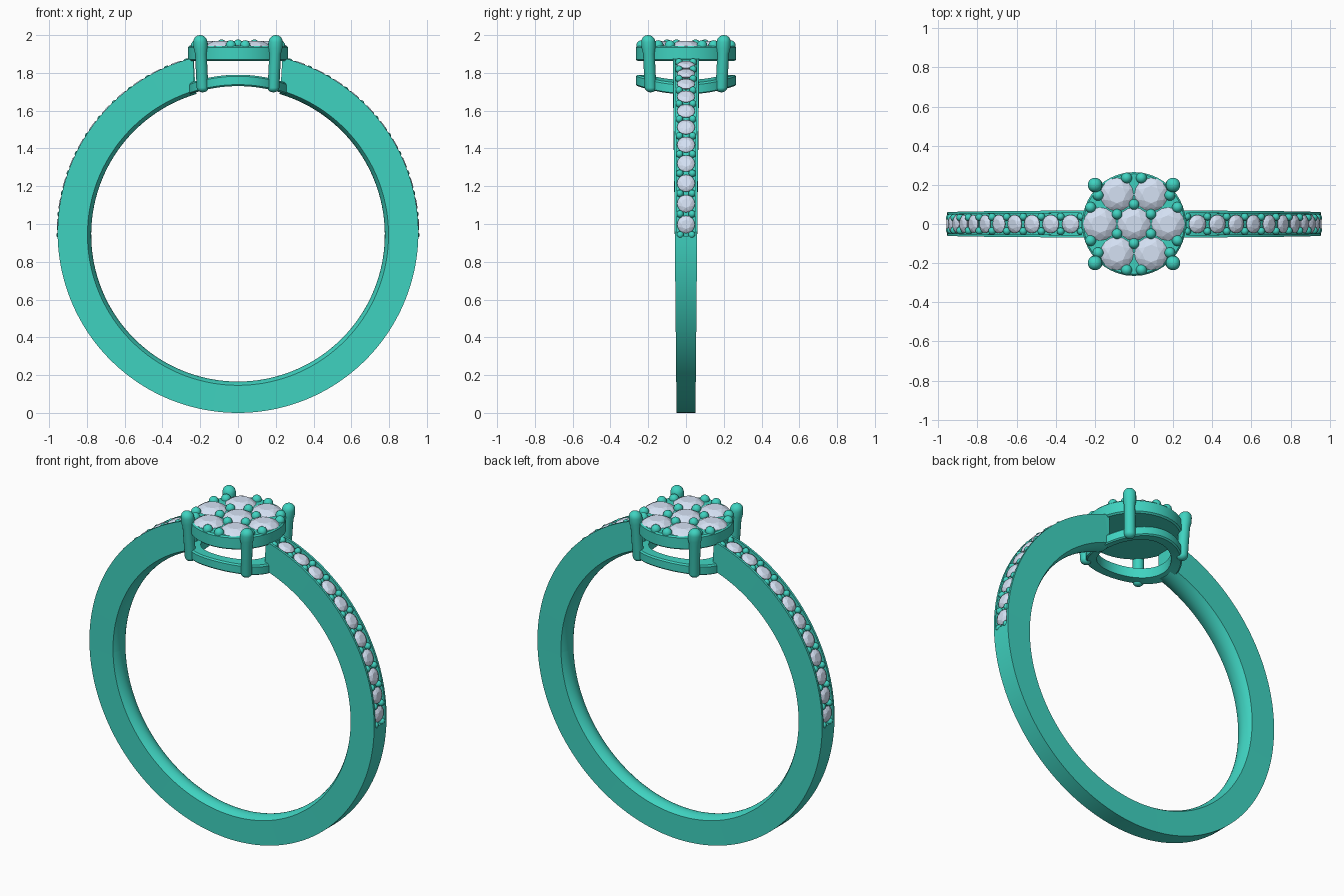
import bpy, bmesh
from math import sin, cos, pi, acos, radians, sqrt
from mathutils import Vector, Matrix

if "Cube" in bpy.data.objects:
    bpy.data.objects.remove(bpy.data.objects["Cube"])


def material(name, rgb):
    m = bpy.data.materials.new(name)
    m.diffuse_color = (*rgb, 1)
    m.use_nodes = True
    m.node_tree.nodes["Principled BSDF"].inputs["Base Color"].default_value = m.diffuse_color
    return m


METAL = material("green_metal", (0.05, 0.65, 0.53))
GEM = material("pale_gem", (0.66, 0.75, 0.90))
OUT_R, OUT_Z = 0.955, 0.955      # outer circle of the band
IN_R, IN_Z = 0.797, 0.943        # finger hole


def finish(name, bm, mat, smooth=True):
    bmesh.ops.recalc_face_normals(bm, faces=bm.faces)
    me = bpy.data.meshes.new(name)
    bm.to_mesh(me)
    bm.free()
    me.materials.append(mat)
    ob = bpy.data.objects.new(name, me)
    bpy.context.collection.objects.link(ob)
    if smooth:
        bpy.context.view_layer.objects.active = ob
        ob.select_set(True)
        bpy.ops.object.shade_smooth_by_angle(angle=radians(35))
        ob.select_set(False)
    return ob


def loft(bm, loops, closed=False):
    rows = [[bm.verts.new(p) for p in lp] for lp in loops]
    pairs = list(zip(rows, rows[1:])) + ([(rows[-1], rows[0])] if closed else [])
    for a, b in pairs:
        for i in range(len(a)):
            j = (i + 1) % len(a)
            bm.faces.new((a[i], a[j], b[j], b[i]))
    if not closed:
        bm.faces.new(rows[0])
        bm.faces.new(rows[-1])


def ring(r, z, n, turn=0.0):
    return [(r * cos(2 * pi * (i + turn) / n), r * sin(2 * pi * (i + turn) / n), z)
            for i in range(n)]


def add_gem(bm, r, mat4):
    # round brilliant: table, crown facets, girdle, shallow pavilion
    g = bmesh.new()
    loft(g, [ring(r * .08, -r * .75, 16), ring(r, -r * .06, 16), ring(r, 0, 16)])
    g.faces.ensure_lookup_table()
    bmesh.ops.delete(g, geom=[g.faces[-1]], context='FACES_ONLY')
    g.verts.ensure_lookup_table()
    girdle = list(g.verts)[-16:]
    mid = [g.verts.new(p) for p in ring(r * .80, r * .17, 8, .5)]
    table = [g.verts.new(p) for p in ring(r * .52, r * .30, 8)]
    for i in range(8):
        j = (i + 1) % 8
        a, b, c = girdle[2 * i], girdle[2 * i + 1], girdle[(2 * i + 2) % 16]
        g.faces.new((a, b, mid[i]))
        g.faces.new((b, c, mid[i]))
        g.faces.new((mid[i], c, mid[j]))
        g.faces.new((mid[i], mid[j], table[j]))
        g.faces.new((table[i], mid[i], table[j]))
    g.faces.new(table)
    g.transform(mat4)
    tmp = bpy.data.meshes.new("tmp")
    g.to_mesh(tmp)
    g.free()
    bm.from_mesh(tmp)
    bpy.data.meshes.remove(tmp)


def add_bead(bm, pos, r):
    bmesh.ops.create_uvsphere(bm, u_segments=14, v_segments=8, radius=r,
                              matrix=Matrix.Translation(pos))


# Band: one tapered sweep per ring, with a pave groove cut into each shoulder
END_X, G0, G1 = 0.235, -0.02, 1.285   # shank end, groove start and end (elevation)


def section(t, depth, at_end=0):
    w = 0.05 + 0.019 * (sin(t) + 1) / 2
    g = w - 0.013
    pts = [(OUT_R, -w), (OUT_R, -g), (OUT_R - depth, -g),
           (OUT_R - depth, g), (OUT_R, g), (OUT_R, w)]
    pts += [(IN_R - 0.020 * (1 - (k / 4) ** 2), w * k / 4) for k in range(4, -5, -1)]
    loop = []
    for k, (r, y) in enumerate(pts):
        zc = OUT_Z if k < 6 else IN_Z
        x, z = r * cos(t), r * sin(t)
        if at_end:
            x, z = at_end * END_X, sqrt(r * r - END_X ** 2)
        loop.append((x, y, zc + z))
    return loop


def span(a, b, n):
    return [a + (b - a) * i / n for i in range(n + 1)]


DEEP = 0.028
stops = [(t, DEEP) for t in span(G1, G0, 40)]
loops = [section(pi / 2, 0, 1), section(G1, 0)]
loops += [section(t, d) for t, d in stops]
loops += [section(t, 0) for t in span(G0, -pi - G0, 96)]
loops += [section(pi - t, d) for t, d in reversed(stops)]
loops += [section(pi - G1, 0), section(pi / 2, 0, -1)]
bm = bmesh.new()
loft(bm, loops)
finish("band", bm, METAL)

# Shoulder stones and their small beads, mirrored left and right
STEP, FIRST, COUNT = 0.1175, 0.045, 11
gems, beads = bmesh.new(), bmesh.new()
for side in (1, -1):
    for i in range(COUNT):
        t = FIRST + i * STEP
        r = 0.945
        rot = Matrix.Rotation(side * (pi / 2 - t), 4, 'Y')
        pos = Vector((side * r * cos(t), 0, OUT_Z + r * sin(t)))
        add_gem(gems, 0.047, Matrix.Translation(pos) @ rot)
    for i in range(COUNT + 1):
        t = FIRST + (i - 0.5) * STEP
        for y in (-1, 1):
            add_bead(beads, (side * 0.942 * cos(t), y * (0.031 + 0.007 * sin(t)),
                             OUT_Z + 0.942 * sin(t)), 0.0195)
finish("shoulder_stones", gems, GEM, False)
finish("shoulder_beads", beads, METAL)

# Head plate holding the cluster
bm = bmesh.new()
loft(bm, [ring(.255, 1.862, 64), ring(.265, 1.870, 64),
          ring(.265, 1.935, 64), ring(.257, 1.943, 64)])
finish("head_plate", bm, METAL)

# Gallery ring under the head, bent to follow the finger hole
bm = bmesh.new()
prof = [(.205, 0), (.257, 0), (.265, .008), (.265, .052), (.257, .06), (.205, .06)]
loops = []
for i in range(64):
    a = 2 * pi * i / 64
    loops.append([(r * cos(a), r * sin(a),
                   IN_Z + sqrt(.787 ** 2 - (r * cos(a)) ** 2) + h) for r, h in prof])
loft(bm, loops, True)
finish("gallery_ring", bm, METAL)

# Cluster: seven stones with beads between them and around the rim
gems, beads = bmesh.new(), bmesh.new()
spots = [(0, 0)] + [(.174 * cos(k * pi / 3), .174 * sin(k * pi / 3)) for k in range(6)]
for x, y in spots:
    add_gem(gems, 0.086, Matrix.Translation((x, y, 1.942)))
for k in range(6):
    a = pi / 6 + k * pi / 3
    add_bead(beads, (.1 * cos(a), .1 * sin(a), 1.95), .027)
for sx in (-1, 1):
    for sy in (-1, 1):
        for x, y in ((.038, .235), (.222, .085), (.183, .147)):
            add_bead(beads, (sx * x, sy * y, 1.945), .028)
finish("cluster_stones", gems, GEM, False)
finish("cluster_beads", beads, METAL)

# Four claws, round at both ends and leaning slightly outwards
bm = bmesh.new()
for sx in (-1, 1):
    for sy in (-1, 1):
        outline = [(.031 * sin(a), 1.722 - .025 * cos(a)) for a in span(.15, pi / 2, 5)]
        outline += [(.031, 1.90), (.037, 1.93)]
        outline += [(.037 * cos(a), 1.963 + .037 * sin(a)) for a in span(0, pi / 2 - .15, 6)]
        rows = []
        for r, z in outline:
            c = .187 + .014 * (z - 1.70) / .3
            rows.append([(sx * c + x, sy * c + y, z) for x, y, z in ring(r, z, 20)])
        loft(bm, rows)
finish("claws", bm, METAL)
